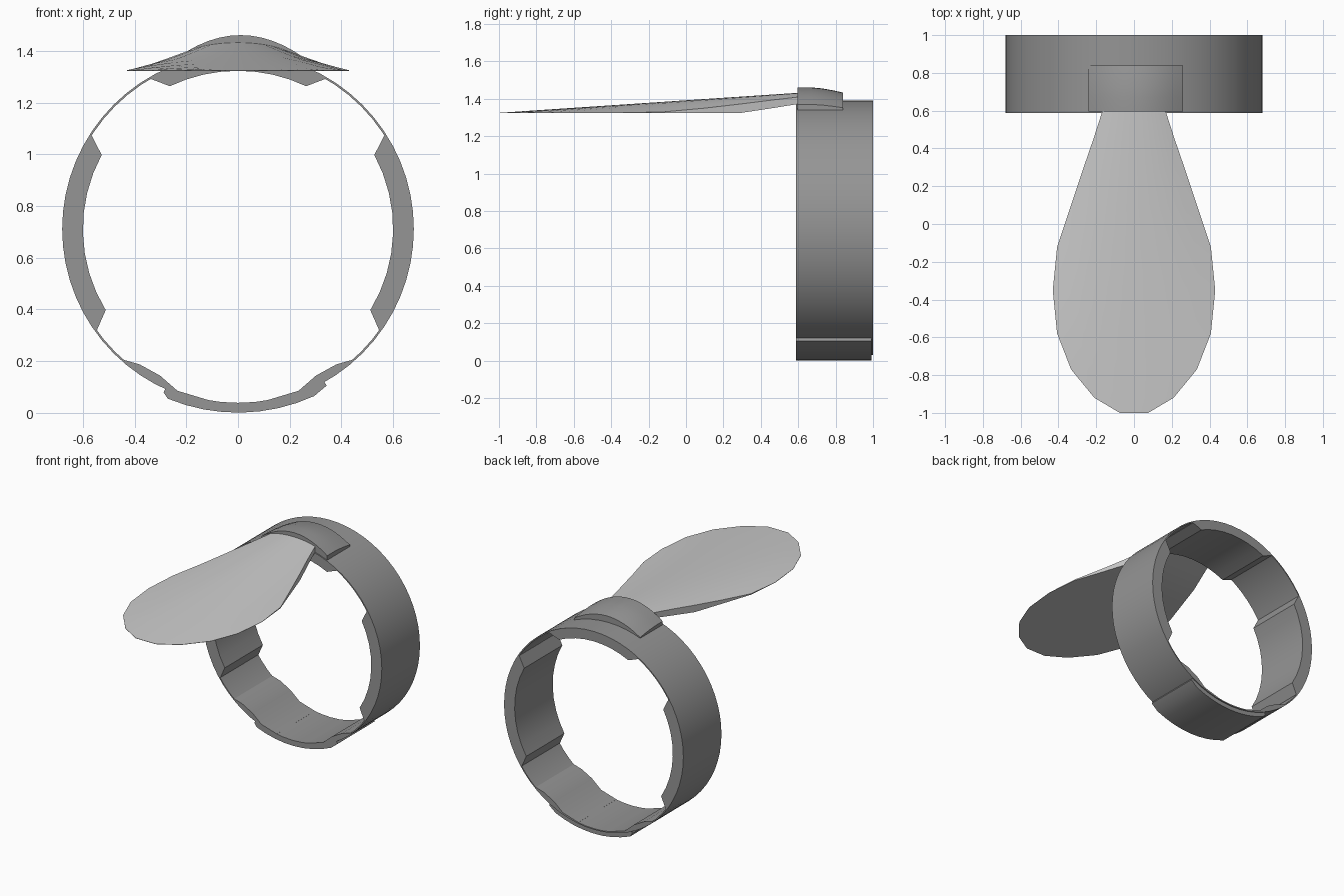
import bpy, bmesh
from math import sin, cos, radians, sqrt

if "Cube" in bpy.data.objects:
    bpy.data.objects.remove(bpy.data.objects["Cube"])

CZ, R = 0.711, 0.68          # ring centre height and outer radius
Y0, Y1 = 0.587, 1.0          # ring depth range

dark = bpy.data.materials.new("dark_grey")
dark.diffuse_color = (0.3, 0.3, 0.3, 1)
dark.use_nodes = True
dark.node_tree.nodes["Principled BSDF"].inputs["Base Color"].default_value = dark.diffuse_color


def loft(name, sections, closed=False, angle=25, mat=dark):
    """Skin a list of equal-length point loops into a solid."""
    bm = bmesh.new()
    rows = [[bm.verts.new(p) for p in s] for s in sections]
    n = len(rows[0])
    for i in range(len(rows) if closed else len(rows) - 1):
        a, b = rows[i], rows[(i + 1) % len(rows)]
        for j in range(n):
            k = (j + 1) % n
            bm.faces.new((a[j], a[k], b[k], b[j]))
    if not closed:
        bm.faces.new(rows[0])
        bm.faces.new(rows[-1][::-1])
    bmesh.ops.recalc_face_normals(bm, faces=bm.faces)
    me = bpy.data.meshes.new(name)
    bm.to_mesh(me)
    bm.free()
    if mat:
        me.materials.append(mat)
    ob = bpy.data.objects.new(name, me)
    bpy.context.collection.objects.link(ob)
    bpy.ops.object.select_all(action='DESELECT')
    ob.select_set(True)
    bpy.context.view_layer.objects.active = ob
    bpy.ops.object.shade_smooth_by_angle(angle=radians(angle))
    return ob


def arc_band(name, stations, y0=Y0, y1=Y1, closed=False):
    """Curved band; stations are (angle from +x in degrees, inner r, outer r)."""
    secs = []
    for a, ri, ro in stations:
        c, s = cos(radians(a)), sin(radians(a))
        secs.append([(r * c, y, CZ + r * s)
                     for r, y in ((ri, y0), (ro, y0), (ro, y1), (ri, y1))])
    return loft(name, secs, closed)


def pad(name, a0, a1, r_in, taper, steps=8):
    """Inner pad whose ends slope down to the ring."""
    st = [(a0, R - 0.011, R - 0.004)]
    for i in range(steps + 1):
        st.append((a0 + taper + (a1 - a0 - 2 * taper) * i / steps, r_in, R - 0.004))
    st.append((a1, R - 0.011, R - 0.004))
    return arc_band(name, st)


# Thin outer ring
arc_band("ring", [(i * 5.625, R - 0.008, R) for i in range(64)], closed=True)

# Side and top inner pads
pad("right_pad", -35.5, 32.5, 0.6, 4)
pad("left_pad", 147.5, 215.5, 0.6, 4)
pad("top_pad", 60, 120, 0.612, 4.5)

# Small lower inner pads, mirrored
for side, name in ((1, "lower_right_pad"), (-1, "lower_left_pad")):
    prof = ((41, 0.671), (36, 0.647), (28, 0.642), (20.5, 0.668), (10, 0.671))
    arc_band(name, [(-90 + side * a, r, R - 0.004) for a, r in prof])

# Outer plate under the ring
plate = [(-114.5, R - 0.006, 0.694)]
plate += [(-112.5 + 47 * i / 8, R - 0.006, 0.71) for i in range(9)]
plate += [(-60.5, R - 0.006, 0.696)]
arc_band("bottom_plate", plate, 0.589, 0.993)

# Domed mount on top of the ring
secs = []
us = [-1 + i / 6 for i in range(13)]
for y in (0.595, 0.67, 0.73, 0.79, 0.84):
    drop = (max(0, y - 0.67) / 0.17) ** 1.5
    top = [(0.01 + 0.25 * u, y,
            1.37 + 0.091 * (1 - u * u) - drop * (0.028 - 0.01 * u * u)) for u in us]
    low = [(x, y, CZ + sqrt(0.67 ** 2 - x * x)) for x, _, _ in reversed(top)]
    secs.append(top + low)
loft("top_mount", secs, angle=35)

# Paddle: y, half width, top edge z, underside z
stations = [(0.605, 0.165, 1.410, 1.373), (0.45, 0.215, 1.392, 1.348),
            (0.29, 0.27, 1.372, 1.324), (0.1, 0.333, 1.350, 1.323),
            (-0.12, 0.407, 1.330, 1.323), (-0.35, 0.43, 1.325, 1.323),
            (-0.58, 0.407, 1.325, 1.323), (-0.77, 0.333, 1.325, 1.323),
            (-0.92, 0.21, 1.325, 1.323), (-1.0, 0.075, 1.325, 1.323)]
secs = []
us = [-1 + i / 5 for i in range(11)]
for y, w, ze, zb in stations:
    zc = max(ze, 1.325 + 0.107 * (y + 1) / 1.6)
    top = [(w * u, y, ze + (zc - ze) * (1 - abs(u) ** 2.2)) for u in us]
    low = [(w * u, y, zb) for u in reversed(us)]
    secs.append(top + low)
loft("paddle", secs, mat=None)
